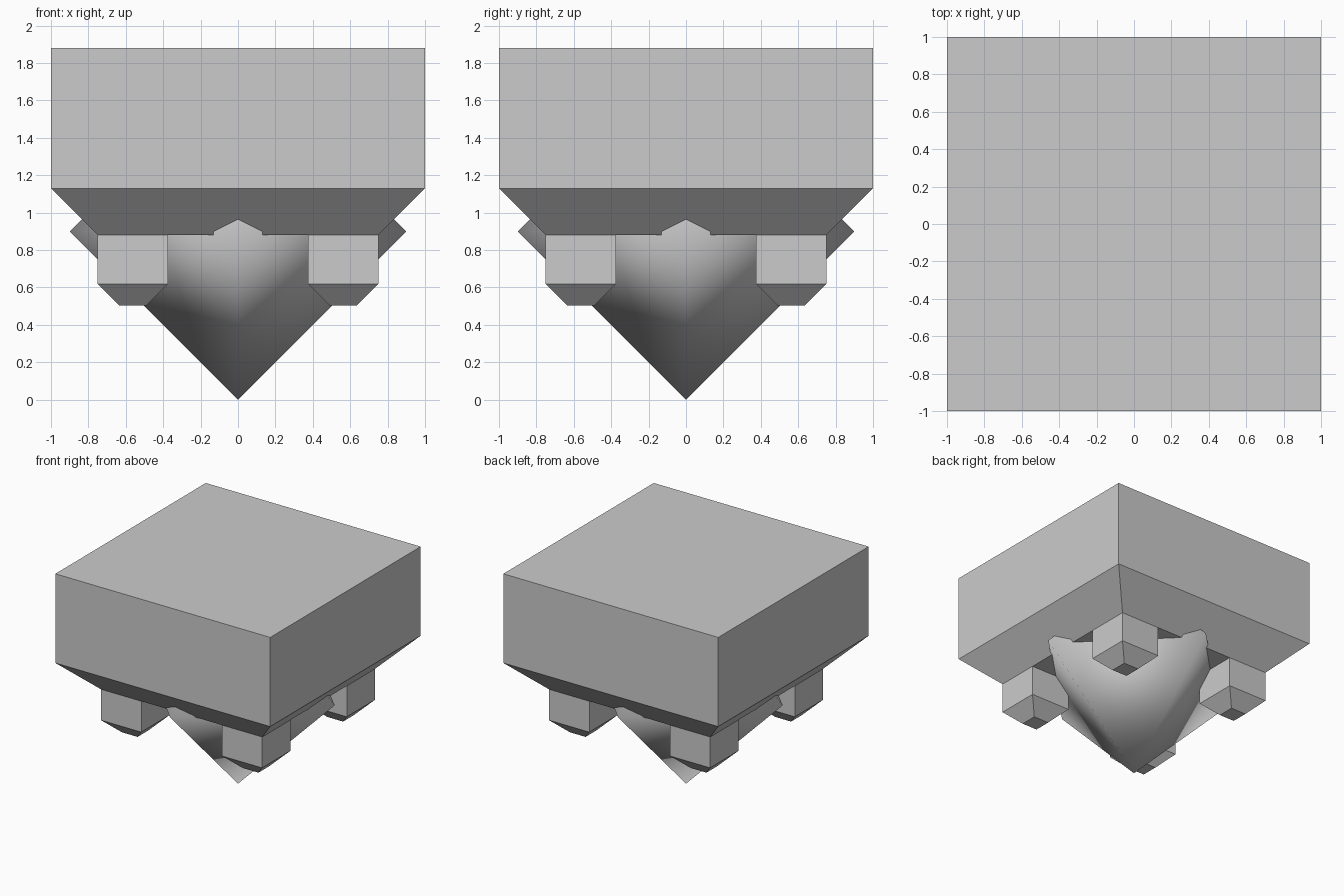
import bpy, bmesh

if "Cube" in bpy.data.objects:
    bpy.data.objects.remove(bpy.data.objects["Cube"])


def tapered_block(name, cx, cy, half, bottom_half, z_bottom, z_taper, z_top):
    """Square block whose lower part tapers inward."""
    bm = bmesh.new()
    rings = []
    for h, z in ((bottom_half, z_bottom), (half, z_taper), (half, z_top)):
        rings.append([bm.verts.new((cx + sx * h, cy + sy * h, z))
                      for sx, sy in ((-1, -1), (1, -1), (1, 1), (-1, 1))])
    bm.faces.new(rings[0][::-1])
    bm.faces.new(rings[-1])
    for low, high in zip(rings, rings[1:]):
        for i in range(4):
            j = (i + 1) % 4
            bm.faces.new((low[i], low[j], high[j], high[i]))
    return add_object(name, bm)


def add_object(name, bm):
    bmesh.ops.recalc_face_normals(bm, faces=bm.faces)
    mesh = bpy.data.meshes.new(name)
    bm.to_mesh(mesh)
    bm.free()
    obj = bpy.data.objects.new(name, mesh)
    bpy.context.collection.objects.link(obj)
    return obj


# Large top block with chamfered underside
tapered_block("top_block", 0, 0, 1.0, 0.75, 0.88, 1.13, 1.88)

# Four small hanging blocks near the corners
for sx, side in ((-1, "left"), (1, "right")):
    for sy, end in ((-1, "front"), (1, "back")):
        tapered_block(f"corner_block_{end}_{side}", sx * 0.5625, sy * 0.5625,
                      0.1875, 0.0725, 0.505, 0.62, 0.88)

# Central smooth-shaded octahedron pointing down, its top buried in the block
R = 0.9
bm = bmesh.new()
ring = [bm.verts.new((x * R, y * R, R)) for x, y in ((1, 0), (0, 1), (-1, 0), (0, -1))]
for z in (0, 2 * R):
    tip = bm.verts.new((0, 0, z))
    for i in range(4):
        bm.faces.new((ring[i], ring[(i + 1) % 4], tip))
point = add_object("centre_point", bm)
for poly in point.data.polygons:
    poly.use_smooth = True
